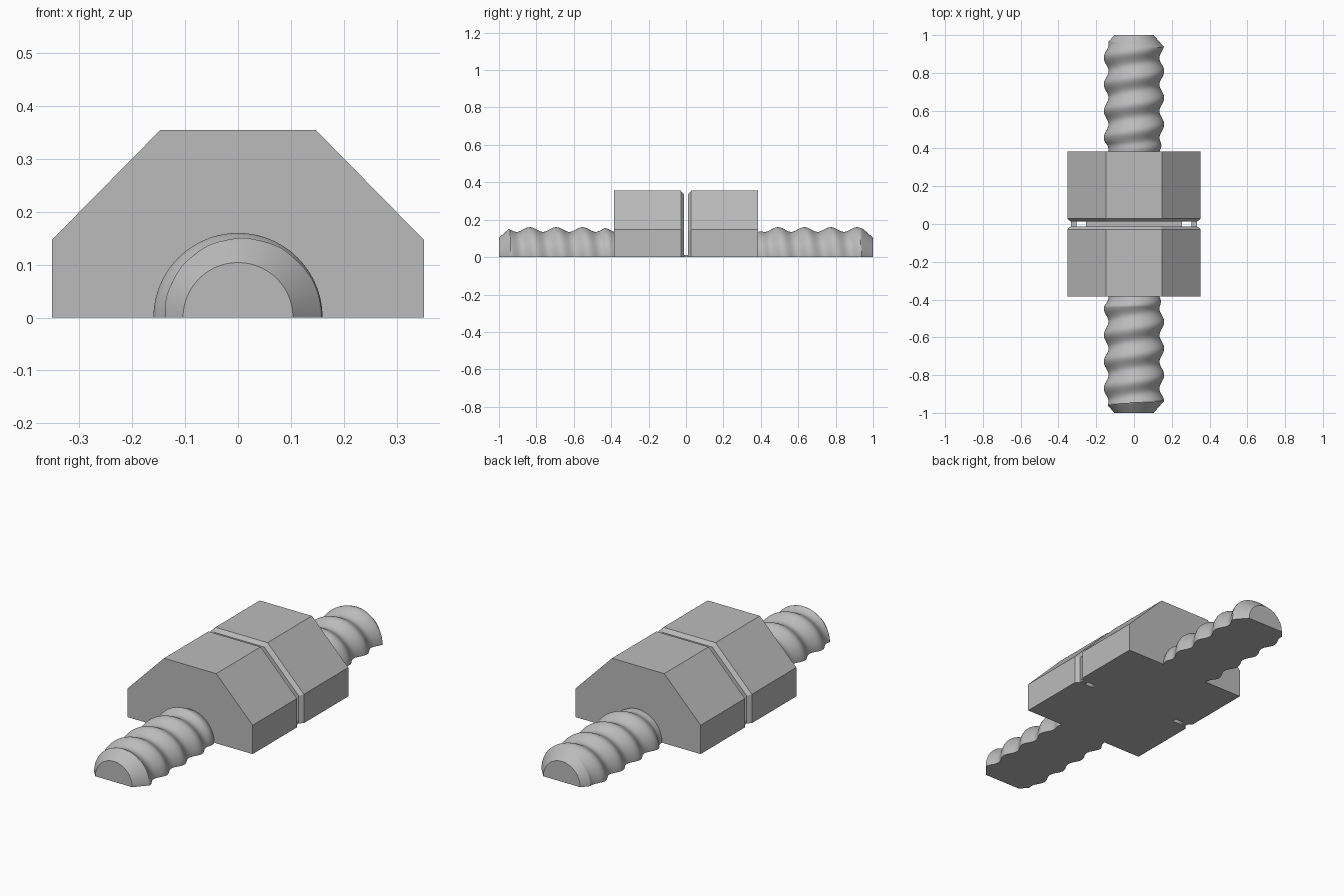
import bpy, bmesh, math

if "Cube" in bpy.data.objects:
    bpy.data.objects.remove(bpy.data.objects["Cube"])

steel = bpy.data.materials.new("steel_grey")
steel.use_nodes = True
GREY = (0.5, 0.5, 0.5, 1)
steel.diffuse_color = GREY
steel.node_tree.nodes["Principled BSDF"].inputs["Base Color"].default_value = GREY


def loft(name, rings, smooth=False):
    """Solid through a list of equal-length closed rings, capped at both ends."""
    bm = bmesh.new()
    rows = [[bm.verts.new(p) for p in ring] for ring in rings]
    n = len(rows[0])
    for a, b in zip(rows, rows[1:]):
        for i in range(n):
            j = (i + 1) % n
            bm.faces.new((a[i], a[j], b[j], b[i]))
    bm.faces.new(rows[0])
    bm.faces.new(rows[-1])
    bmesh.ops.recalc_face_normals(bm, faces=bm.faces)
    mesh = bpy.data.meshes.new(name)
    bm.to_mesh(mesh)
    bm.free()
    mesh.materials.append(steel)
    obj = bpy.data.objects.new(name, mesh)
    bpy.context.collection.objects.link(obj)
    if smooth:
        bpy.ops.object.select_all(action="DESELECT")
        obj.select_set(True)
        bpy.context.view_layer.objects.active = obj
        bpy.ops.object.shade_smooth_by_angle(angle=math.radians(30))
    return obj


# Half of an eight-sided nut, bevelled around its inner face
def nut_ring(y, inset=0.0):
    w, c, h = 0.352 - inset, 0.147 - inset * 0.4, 0.355 - inset
    return [(w, y, 0), (w, y, c), (c, y, h), (-c, y, h), (-w, y, c), (-w, y, 0)]


# Half rod with a rounded helical thread and a chamfered tip
PITCH, CREST, ROOT = 0.141, 0.160, 0.135
SEGMENTS, ROWS = 64, 160


def rod_radius(y, angle, crest_y):
    turn = (y - crest_y) / PITCH - 0.25 + angle / math.tau
    wave = 0.5 + 0.5 * math.cos(math.tau * turn)
    fade = min(1, max(0, (abs(y) - 0.385) / 0.05))
    tip = 0.104 + (1 - abs(y)) * 0.87
    return min(tip, ROOT + (CREST - ROOT) * wave * fade)


def rod_ring(y, crest_y):
    ring = []
    for i in range(SEGMENTS + 1):
        a = math.pi * i / SEGMENTS
        r = rod_radius(y, a, crest_y)
        ring.append((r * math.cos(a), y, r * math.sin(a)))
    return ring


for side, label, crest_y in ((-1, "front", -0.835), (1, "back", 0.915)):
    loft(label + "_nut", [nut_ring(side * 0.385), nut_ring(side * 0.028),
                          nut_ring(side * 0.012, 0.018)])
    ys = [side * (0.38 + 0.62 * i / ROWS) for i in range(ROWS + 1)]
    loft(label + "_threaded_rod", [rod_ring(y, crest_y) for y in ys], smooth=True)


# Thin web joining the nuts, with a small slot left open near each end
def web(name, x0, x1):
    loft(name, [[(x0, y, 0), (x1, y, 0), (x1, y, 0.01), (x0, y, 0.01)]
                for y in (-0.012, 0.012)])


web("middle_web", -0.255, 0.255)
web("left_web", 0.305, 0.334)
web("right_web", -0.334, -0.305)
